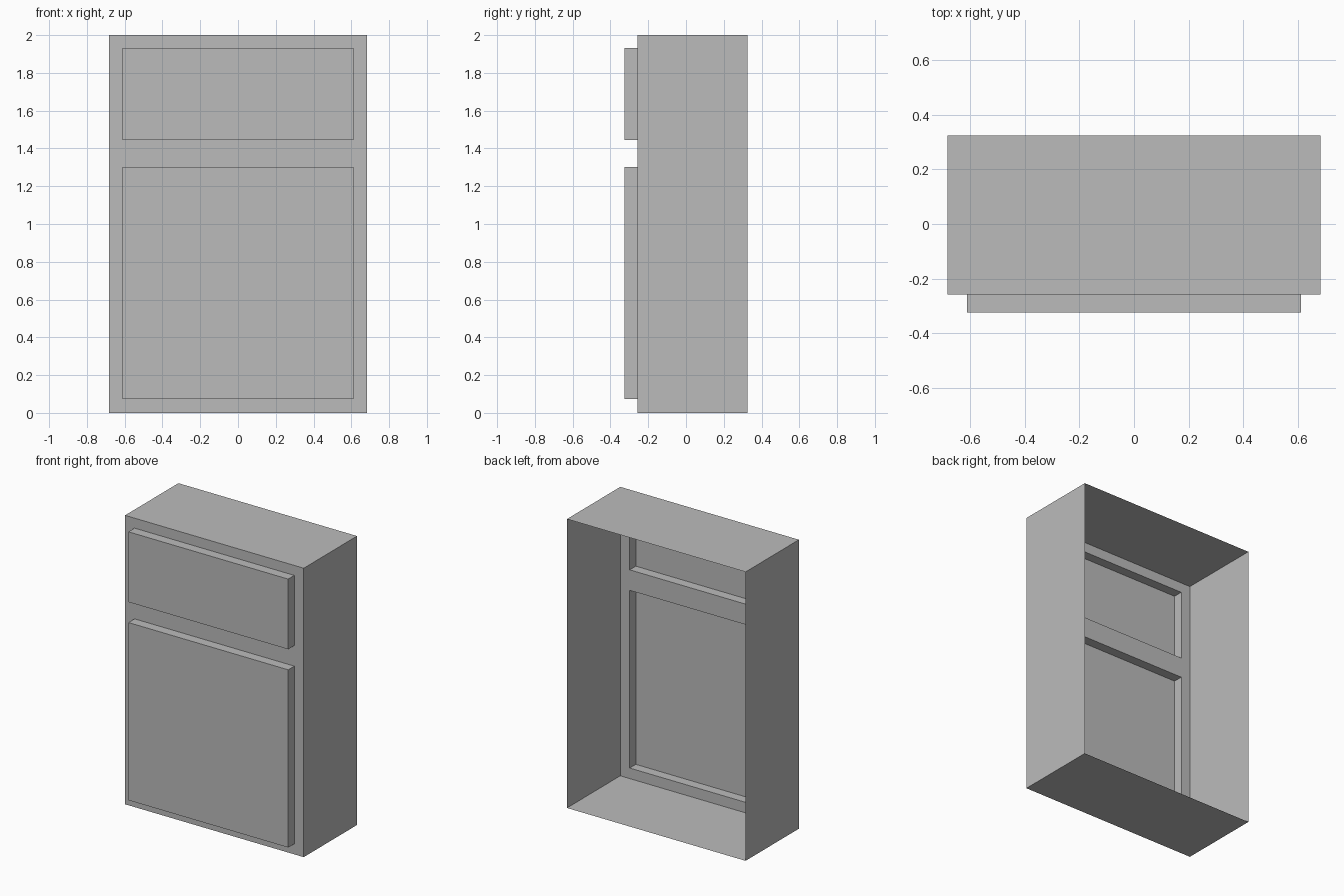
import bpy, bmesh
from mathutils import Matrix, Vector

old = bpy.data.objects.get("Cube")
if old:
    bpy.data.objects.remove(old, do_unlink=True)

WIDTH, HEIGHT = 1.368, 2.0
BACK, FRONT, PANEL_FRONT = 0.325, -0.258, -0.325
PANEL_HALF = 0.612
PANELS = [(0.073, 1.303), (1.445, 1.931)]    # bottom and top of door and drawer

grey = bpy.data.materials.new("cabinet grey")
grey.use_nodes = True
colour = (0.5, 0.5, 0.5, 1)
grey.diffuse_color = colour
grey.node_tree.nodes["Principled BSDF"].inputs["Base Color"].default_value = colour

# Cabinet box, open at the back
bm = bmesh.new()
depth = BACK - FRONT
centre = Vector((0, (BACK + FRONT) / 2, HEIGHT / 2))
bmesh.ops.create_cube(bm, size=1, matrix=Matrix.Translation(centre)
                      @ Matrix.Diagonal((WIDTH, depth, HEIGHT, 1)))
bm.normal_update()
bmesh.ops.delete(bm, geom=[f for f in bm.faces if f.normal.y > 0.9], context='FACES_ONLY')


def cut_front(point, normal):
    """Slice only the front sheet."""
    faces = [f for f in bm.faces if f.normal.y < -0.9]
    edges = {e for f in faces for e in f.edges}
    verts = {v for f in faces for v in f.verts}
    bmesh.ops.bisect_plane(bm, geom=faces + list(edges) + list(verts),
                           plane_co=point, plane_no=normal)
    bm.normal_update()


for x in (-PANEL_HALF, PANEL_HALF):
    cut_front((x, 0, 0), (1, 0, 0))
for span in PANELS:
    for z in span:
        cut_front((0, 0, z), (0, 0, 1))


# Door and drawer panels, pushed out of the front and hollow behind
def is_panel(face):
    c = face.calc_center_median()
    return (face.normal.y < -0.9 and abs(c.x) < PANEL_HALF
            and any(low < c.z < high for low, high in PANELS))


pushed = bmesh.ops.extrude_discrete_faces(bm, faces=[f for f in bm.faces if is_panel(f)])
bmesh.ops.translate(bm, verts=list({v for f in pushed["faces"] for v in f.verts}),
                    vec=(0, PANEL_FRONT - FRONT, 0))

mesh = bpy.data.meshes.new("cabinet_shell")
bm.to_mesh(mesh)
bm.free()
mesh.materials.append(grey)
cabinet = bpy.data.objects.new("cabinet_shell", mesh)
bpy.context.collection.objects.link(cabinet)
